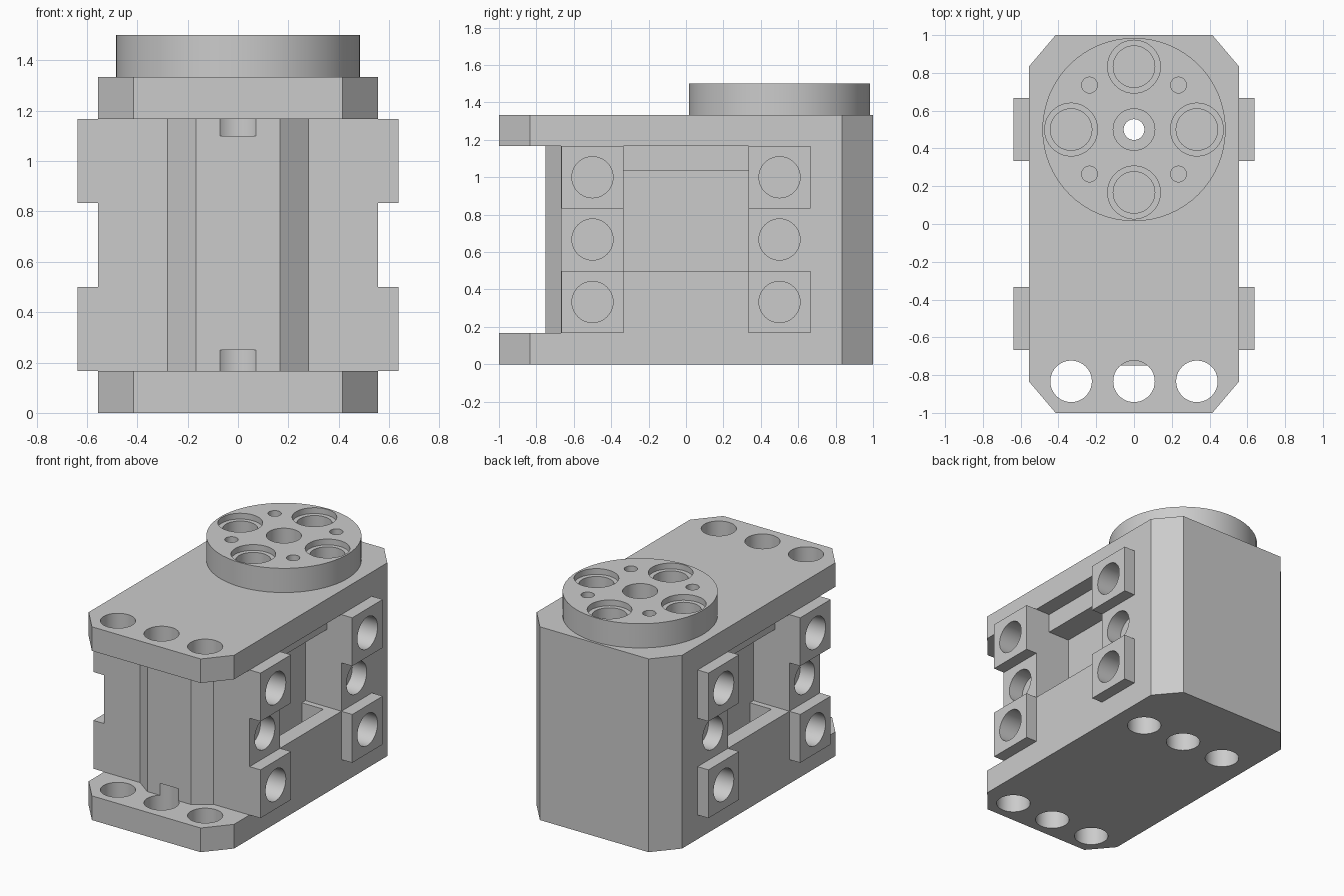
import bpy, bmesh, math

cube = bpy.data.objects.get("Cube")
if cube:
    bpy.data.objects.remove(cube, do_unlink=True)

grey = bpy.data.materials.new("plain grey")
grey.use_nodes = True
grey.diffuse_color = (0.6, 0.6, 0.6, 1)
grey.node_tree.nodes["Principled BSDF"].inputs["Base Color"].default_value = (0.6, 0.6, 0.6, 1)

PLACE = {
    "x": lambda u, v, w: (w, u, v),
    "y": lambda u, v, w: (u, w, v),
    "z": lambda u, v, w: (u, v, w),
}


def prism(name, outline, low, high, axis="z"):
    """Extrude a closed outline along one axis."""
    bm = bmesh.new()
    rings = [[bm.verts.new(PLACE[axis](u, v, w)) for u, v in outline] for w in (low, high)]
    bm.faces.new(rings[0])
    bm.faces.new(rings[1])
    n = len(outline)
    for i in range(n):
        j = (i + 1) % n
        bm.faces.new((rings[0][i], rings[0][j], rings[1][j], rings[1][i]))
    bmesh.ops.recalc_face_normals(bm, faces=bm.faces)
    mesh = bpy.data.meshes.new(name)
    bm.to_mesh(mesh)
    bm.free()
    mesh.materials.append(grey)
    obj = bpy.data.objects.new(name, mesh)
    bpy.context.collection.objects.link(obj)
    return obj


def rect(u0, u1, v0, v1):
    return [(u0, v0), (u1, v0), (u1, v1), (u0, v1)]


def circle(u, v, r, n=40):
    return [(u + r * math.cos(2 * math.pi * i / n), v + r * math.sin(2 * math.pi * i / n))
            for i in range(n)]


def cut(obj, outline, low, high, axis="z"):
    """Subtract a prism from an object and discard the cutter."""
    cutter = prism("cutter", outline, low, high, axis)
    cutter.hide_render = True
    mod = obj.modifiers.new("cut", "BOOLEAN")
    mod.operation = "DIFFERENCE"
    mod.solver = "EXACT"
    mod.object = cutter
    graph = bpy.context.evaluated_depsgraph_get()
    mesh = bpy.data.meshes.new_from_object(obj.evaluated_get(graph))
    obj.modifiers.clear()
    obj.data = mesh
    bpy.data.objects.remove(cutter, do_unlink=True)


def mirrored(points):
    return points + [(-u, v) for u, v in reversed(points)]


# Body with chamfered vertical corners
body = prism("body", mirrored([(0.415, -1), (0.555, -0.835), (0.555, 0.835), (0.415, 1)]), 0, 1.333)

# Front slot between the two plates, leaving a central rib
cut(body, mirrored([(0.8, -1.2), (0.8, -0.667), (0.28, -0.667), (0.167, -0.75)]), 0.167, 1.167)

# Mounting holes through the front lips, and blind ones under the back
HOLE = 0.11
for x in (-0.333, 0, 0.333):
    cut(body, circle(x, -0.833, HOLE), -0.1, 0.25)
    cut(body, circle(x, -0.833, HOLE), 1.1, 1.4)
    cut(body, circle(x, 0.5, HOLE), -0.1, 0.167)

# Shaft bore
cut(body, circle(0, 0.5, 0.055), -0.1, 1.5)

parts = [body]
for side, word in ((1, "left"), (-1, "right")):
    # Stepped side recess with a deeper pocket in its floor
    step = [(0.7, 0.5), (0.7, 1.167), (0.445, 1.167), (0.445, 1.035), (0.28, 1.035), (0.28, 0.5)]
    cut(body, [(side * u, v) for u, v in step], -0.335, 0.335, "y")
    cut(body, rect(*sorted((side * 0.28, side * 0.445)), -0.295, 0.295), 0.3, 0.6)
    for y, end in ((-0.5, "front"), (0.5, "back")):
        # Side screw holes
        for z in (0.333, 0.667, 1.0):
            cut(body, circle(y, z, HOLE), side * 0.445, side * 0.7, "x")
        # Raised square bosses around the upper and lower holes
        for z, level in ((0.333, "lower"), (1.0, "upper")):
            boss = prism(f"{word}_{end}_{level}_boss",
                         rect(y - 0.166, y + 0.166, z - 0.166, z + 0.167),
                         side * 0.555, side * 0.638, "x")
            cut(boss, circle(y, z, HOLE), side * 0.5, side * 0.7, "x")
            parts.append(boss)

# Output disc with counterbored, small and central holes
disc = prism("output_disc", circle(0, 0.5, 0.485, 64), 1.333, 1.5)
cut(disc, circle(0, 0.5, HOLE), 1.2, 1.6)
for k in range(4):
    a = k * math.pi / 2
    x, y = 0.333 * math.cos(a), 0.5 + 0.333 * math.sin(a)
    cut(disc, circle(x, y, HOLE), 1.2, 1.6)
    cut(disc, circle(x, y, 0.14), 1.46, 1.6)
    b = a + math.pi / 4
    cut(disc, circle(0.333 * math.cos(b), 0.5 + 0.333 * math.sin(b), 0.042, 24), 1.2, 1.6)
parts.append(disc)

# Smooth the round walls and keep the corners crisp
bpy.ops.object.select_all(action="DESELECT")
for obj in parts:
    obj.select_set(True)
bpy.context.view_layer.objects.active = body
bpy.ops.object.shade_smooth_by_angle(angle=math.radians(30))
